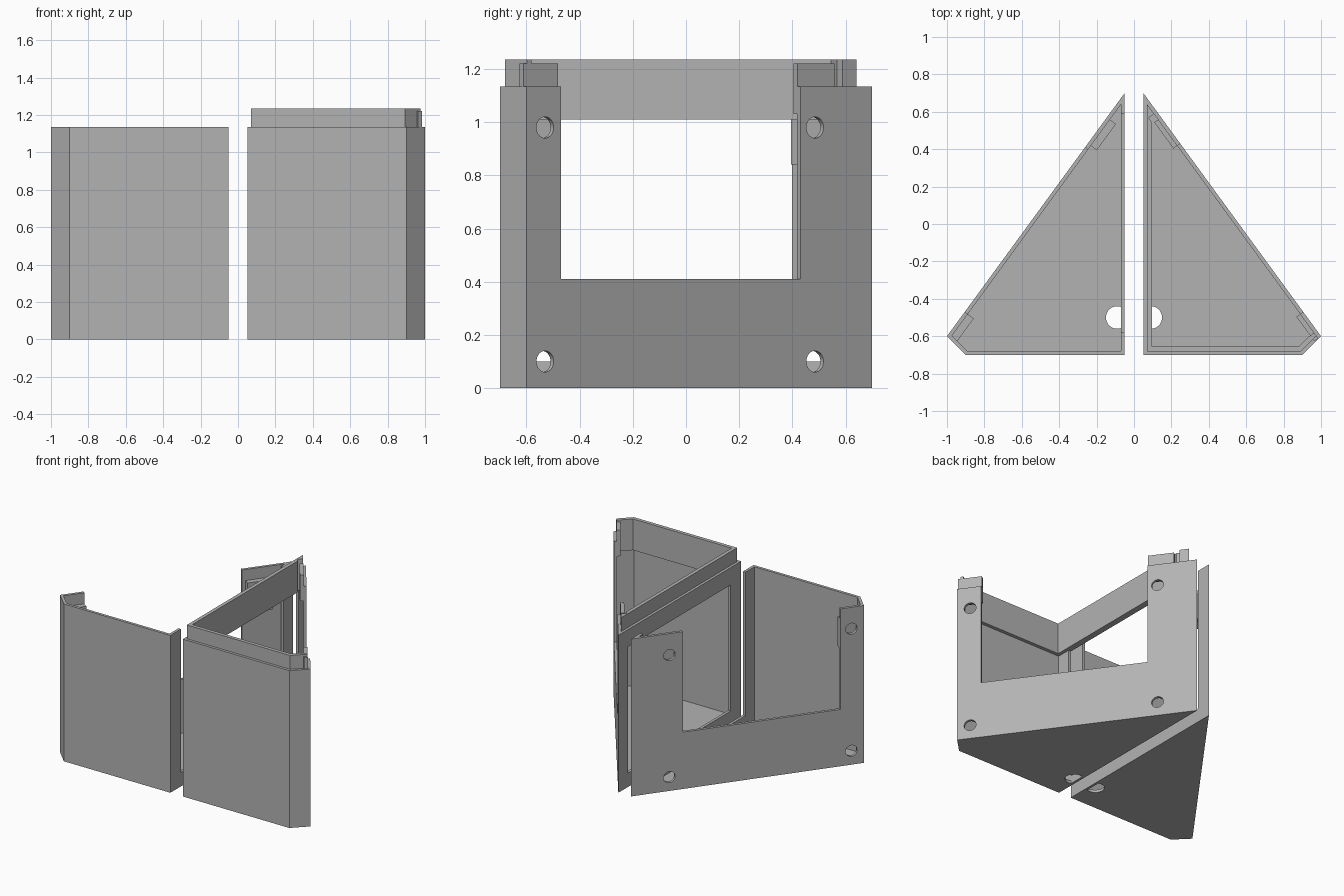
import bpy, bmesh, math
from mathutils import Vector

cube = bpy.data.objects.get("Cube")
if cube:
    bpy.data.objects.remove(cube, do_unlink=True)

grey = bpy.data.materials.new("plain grey")
grey.use_nodes = True
COLOUR = (0.45, 0.45, 0.45, 1)
grey.diffuse_color = COLOUR
grey.node_tree.nodes["Principled BSDF"].inputs["Base Color"].default_value = COLOUR

# Footprint of one half, and its long slanted side
OUTLINE = [Vector(p) for p in ((0.05, -0.7), (0.9, -0.7), (1, -0.6), (0.05, 0.7))]
HEIGHT, WALL = 1.135, 0.02
NORMAL = Vector((1.3, 0.95)).normalized()


def prism(name, points, z0, z1, side=1):
    bm = bmesh.new()
    face = bm.faces.new([bm.verts.new((side * p[0], p[1], z0)) for p in points])
    extruded = bmesh.ops.extrude_face_region(bm, geom=[face])["geom"]
    top = [v for v in extruded if isinstance(v, bmesh.types.BMVert)]
    bmesh.ops.translate(bm, verts=top, vec=(0, 0, z1 - z0))
    bmesh.ops.recalc_face_normals(bm, faces=bm.faces)
    mesh = bpy.data.meshes.new(name)
    bm.to_mesh(mesh)
    bm.free()
    mesh.materials.append(grey)
    obj = bpy.data.objects.new(name, mesh)
    bpy.context.collection.objects.link(obj)
    return obj


def inset(points, d):
    # Move every edge of a convex outline inwards by d
    result = []
    for i, p in enumerate(points):
        a = (p - points[i - 1]).normalized()
        b = (points[(i + 1) % len(points)] - p).normalized()
        na, nb = Vector((-a.y, a.x)), Vector((-b.y, b.x))
        result.append(p + (na + nb) * d / (1 + na.dot(nb)))
    return result


def slant(y, depth):
    # Point on the slanted side at y, moved inwards by depth
    return Vector((1 - (y + 0.6) * 0.95 / 1.3, y)) - NORMAL * depth


def slant_block(name, y0, y1, d0, d1, z0, z1, side):
    pts = [slant(y0, d0), slant(y1, d0), slant(y1, d1), slant(y0, d1)]
    return prism(name, pts, z0, z1, side)


def block(name, x0, x1, y0, y1, z0, z1, side):
    return prism(name, [(x0, y0), (x1, y0), (x1, y1), (x0, y1)], z0, z1, side)


def cut(obj, cutter):
    cutter.hide_render = True
    mod = obj.modifiers.new("cut", 'BOOLEAN')
    mod.operation, mod.solver, mod.object = 'DIFFERENCE', 'EXACT', cutter
    bpy.ops.object.select_all(action='DESELECT')
    bpy.context.view_layer.objects.active = obj
    obj.select_set(True)
    bpy.ops.object.modifier_apply(modifier=mod.name)
    bpy.data.objects.remove(cutter, do_unlink=True)


def round_cutter(centre, radius, direction, length):
    bpy.ops.mesh.primitive_cylinder_add(
        vertices=32, radius=radius, depth=length, location=centre,
        rotation=Vector(direction).to_track_quat('Z', 'Y').to_euler())
    return bpy.context.object


def half_case(name, side, window_top, opening_end):
    # Hollow open box
    shell = prism(name, OUTLINE, 0, HEIGHT, side)
    cut(shell, prism("cavity", inset(OUTLINE, WALL), WALL, 1.5, side))
    # Wide opening in the slanted wall
    cut(shell, slant_block("opening", -0.47, opening_end, -0.05, 0.05, 0.41, 1.5, side))
    # Opening in the straight inner wall
    cut(shell, block("window", 0, 0.08, -0.58, 0.59, 0.1, window_top, side))
    # Cable hole in the floor, stopped at the wall
    angles = [math.radians(a) for a in range(-112, 113, 8)]
    arc = [(0.09 + 0.06 * math.cos(a), -0.5 + 0.06 * math.sin(a)) for a in angles]
    cut(shell, prism("cable_hole", arc, -0.1, 0.06, side))
    # Screw holes in the slanted wall
    for y in (-0.53, 0.485):
        p = slant(y, 0.01)
        for z in (0.1, 0.98):
            cut(shell, round_cutter((side * p.x, p.y, z), 0.04,
                                    (side * NORMAL.x, NORMAL.y, 0), 0.07))
    return shell


half_case("base_half", 1, 1.01, 0.43)
half_case("lid_half", -1, 1.5, 0.41)

# Raised lip inside the base rim, open along the slanted side
lip = prism("base_lip", inset(OUTLINE, WALL - 0.001), 1.01, 1.235)
cut(lip, prism("lip_cavity", inset(OUTLINE, 0.045), 0.9, 1.5))
cut(lip, slant_block("lip_gap", -0.57, 0.6, -0.02, 0.055, 0.9, 1.5, 1))

# Locating tabs on the base and matching pads in the lid
for label, y0, y1 in (("front", -0.6, -0.47), ("back", 0.43, 0.57)):
    slant_block(label + "_tab", y0, y1, WALL - 0.001, 0.045, 1.03, 1.22, 1)
    slant_block(label + "_pad", y0, y1, WALL - 0.001, 0.06, 0.84, 1.055, -1)
